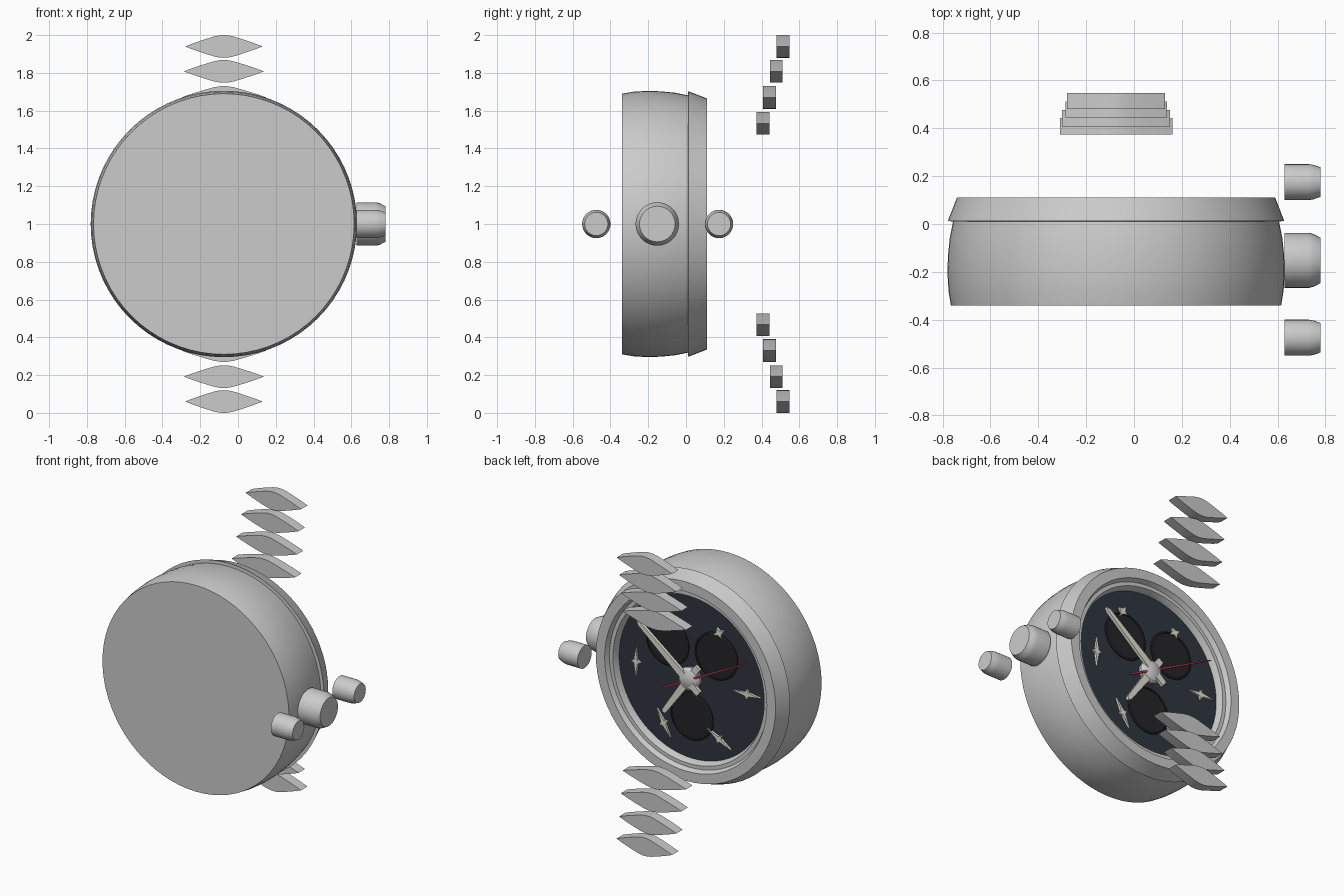
import bpy, bmesh, math

if "Cube" in bpy.data.objects:
    bpy.data.objects.remove(bpy.data.objects["Cube"])

CX, CZ = -0.075, 1.0  # watch axis, running along y


def material(name, rgb):
    m = bpy.data.materials.new(name)
    m.diffuse_color = (*rgb, 1)
    m.use_nodes = True
    m.node_tree.nodes["Principled BSDF"].inputs["Base Color"].default_value = m.diffuse_color
    return m


NAVY = material("navy", (0.028, 0.036, 0.05))
BLACK = material("black", (0.018, 0.018, 0.022))
IVORY = material("ivory", (0.75, 0.75, 0.66))
RED = material("red", (0.5, 0.03, 0.09))


def finish(name, bm, mat=None, angle=30):
    bmesh.ops.remove_doubles(bm, verts=bm.verts, dist=1e-5)
    bmesh.ops.recalc_face_normals(bm, faces=bm.faces)
    me = bpy.data.meshes.new(name)
    bm.to_mesh(me)
    bm.free()
    ob = bpy.data.objects.new(name, me)
    bpy.context.collection.objects.link(ob)
    if mat:
        me.materials.append(mat)
    bpy.ops.object.select_all(action='DESELECT')
    ob.select_set(True)
    bpy.context.view_layer.objects.active = ob
    bpy.ops.object.shade_smooth_by_angle(angle=math.radians(angle))
    return ob


def lathe(name, profile, axis='Y', centre=(CX, 0, CZ), mat=None, n=72, loop=False):
    """Turn (radius, position along axis) points; a zero radius closes an end."""
    bm = bmesh.new()
    rings = []
    for r, h in profile:
        ring = []
        for i in range(1 if r == 0 else n):
            a = 2 * math.pi * i / n
            u, v = r * math.cos(a), r * math.sin(a)
            p = (u, h, v) if axis == 'Y' else (h, u, v)
            ring.append(bm.verts.new([p[k] + centre[k] for k in range(3)]))
        rings.append(ring)
    pairs = list(zip(rings, rings[1:])) + ([(rings[-1], rings[0])] if loop else [])
    for a, b in pairs:
        for i in range(n):
            j = (i + 1) % n
            if len(a) == 1:
                bm.faces.new((a[0], b[i], b[j]))
            elif len(b) == 1:
                bm.faces.new((a[i], a[j], b[0]))
            else:
                bm.faces.new((a[i], a[j], b[j], b[i]))
    return finish(name, bm, mat)


def plate(name, outline, y0, y1, centre=(CX, CZ), angle=0, mat=None):
    """Extrude an x-z outline from y0 to y1, turned by angle about its centre."""
    bm = bmesh.new()
    c, s = math.cos(angle), math.sin(angle)
    f = bm.faces.new([bm.verts.new((centre[0] + u * c - v * s, y0,
                                    centre[1] + u * s + v * c)) for u, v in outline])
    ext = bmesh.ops.extrude_face_region(bm, geom=[f])["geom"]
    bmesh.ops.translate(bm, vec=(0, y1 - y0, 0),
                        verts=[g for g in ext if isinstance(g, bmesh.types.BMVert)])
    return finish(name, bm, mat)


# Rounded case with a flat back
lathe("case", [(0, -0.34), (0.69, -0.34), (0.70, -0.28), (0.705, -0.2), (0.702, -0.13),
               (0.695, -0.06), (0.68, 0.015), (0, 0.015)])

# Bezel ring with outer chamfer and stepped inner lip
lathe("bezel", [(0.66, 0.01), (0.703, 0.012), (0.665, 0.11), (0.60, 0.11), (0.585, 0.08),
                (0.56, 0.08), (0.54, 0.035), (0.54, 0.01)], loop=True)

# Dial and its three counters
lathe("dial", [(0, 0.01), (0.55, 0.01), (0.55, 0.04), (0, 0.04)], mat=NAVY)
for i, (x, z) in enumerate([(0.18, 0.19), (-0.18, 0.19), (0, -0.26)]):
    lathe(f"counter_{i}", [(0, 0.035), (0.158, 0.035), (0.158, 0.048), (0.148, 0.052),
                           (0.145, 0.046), (0, 0.046)],
          centre=(CX + x, 0, CZ + z), mat=BLACK, n=48)

# Four-pointed hour markers
for i in range(6):
    a = math.radians(60 * i)
    long = 0.045 if i in (1, 2) else 0.1
    star = [(long, 0), (0.013, 0.013), (0, 0.035), (-0.013, 0.013),
            (-long, 0), (-0.013, -0.013), (0, -0.035), (0.013, -0.013)]
    plate(f"hour_marker_{i}", star, 0.038, 0.055,
          (CX + 0.41 * math.cos(a), CZ + 0.41 * math.sin(a)), math.pi / 2 + a / 2, IVORY)


# Hands and centre hub
def hand(name, x, z, length, tail, w, tip, y, thick, mat):
    pts = [(-tail, -w * 0.8), (0, -w), (length * 0.95, -tip), (length, 0),
           (length * 0.95, tip), (0, w), (-tail, w * 0.8)]
    plate(name, pts, y, y + thick, angle=math.atan2(z, x), mat=mat)


hand("hour_hand", 0.19, -0.27, 0.33, 0.12, 0.026, 0.016, 0.065, 0.02, IVORY)
hand("minute_hand", 0.37, 0.30, 0.48, 0.11, 0.026, 0.014, 0.08, 0.02, IVORY)
hand("second_hand", -0.45, 0.235, 0.52, 0.2, 0.007, 0.004, 0.085, 0.01, RED)
lathe("hand_hub", [(0, 0.03), (0.07, 0.04), (0.078, 0.07), (0.065, 0.09), (0.035, 0.103),
                   (0, 0.107)], n=32)


# Crown and two pushers on the side
def knob(name, y, r):
    lathe(name, [(0, 0.628), (r, 0.628), (r, 0.73), (r * 0.96, 0.75), (r * 0.82, 0.78),
                 (0, 0.78)], axis='X', centre=(0, y, CZ), n=32)


knob("crown", -0.152, 0.115)
knob("upper_pusher", 0.175, 0.075)
knob("lower_pusher", -0.475, 0.075)

# Lens-shaped bracelet links, mirrored above and below
for i, (half, dz, y) in enumerate([(0.205, 0.94, 0.514), (0.212, 0.808, 0.478),
                                   (0.225, 0.67, 0.442), (0.235, 0.533, 0.408)]):
    top = [(1, 0), (0.8, 0.016), (0.5, 0.037), (0.25, 0.053), (0.1, 0.059), (0, 0.06)]
    right = [(half * u, v) for u, v in top]
    upper = right + [(-u, v) for u, v in right[-2::-1]]
    outline = upper + [(u, -v) for u, v in upper[-2:0:-1]]
    for side, s in (("upper", 1), ("lower", -1)):
        plate(f"{side}_link_{i}", outline, y - 0.034, y + 0.034, (CX, CZ + s * dz))
